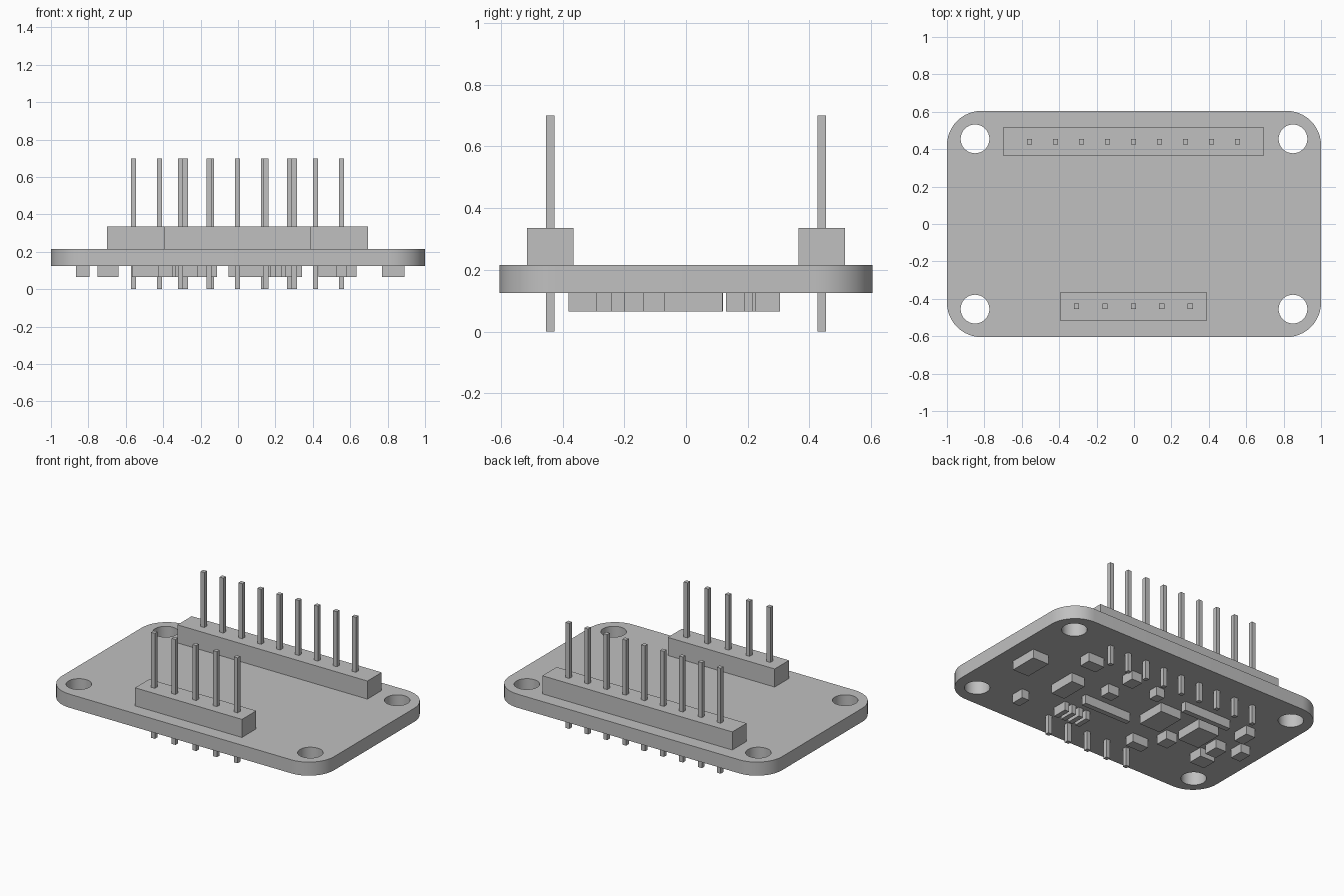
import bpy
from math import sin, cos, pi, radians

old = bpy.data.objects.get("Cube")
if old:
    bpy.data.objects.remove(old, do_unlink=True)

grey = bpy.data.materials.new("plain_grey")
grey.use_nodes = True
colour = (0.53, 0.53, 0.53, 1)
grey.diffuse_color = colour
grey.node_tree.nodes["Principled BSDF"].inputs["Base Color"].default_value = colour

BOARD_BOTTOM, BOARD_TOP = 0.125, 0.215
HALF_X, HALF_Y, CORNER = 1.0, 0.605, 0.185


def box(name, x, y, dx, dy, z0, z1):
    """Box centred on x, y with size dx, dy between two heights."""
    bpy.ops.mesh.primitive_cube_add(size=1, location=(x, y, (z0 + z1) / 2))
    ob = bpy.context.object
    ob.name = name
    ob.scale = (dx, dy, z1 - z0)
    bpy.ops.object.transform_apply(location=False, rotation=False, scale=True)
    ob.data.materials.append(grey)
    return ob


def arc(cx, cy, r, start, sweep, steps):
    return [(cx + r * cos(start + sweep * i / steps),
             cy + r * sin(start + sweep * i / steps)) for i in range(steps + 1)]


# Circuit board: rounded plate with four mounting holes
corners = [(1, 1), (-1, 1), (-1, -1), (1, -1)]
outline = []
for i, (sx, sy) in enumerate(corners):
    outline += arc(sx * (HALF_X - CORNER), sy * (HALF_Y - CORNER), CORNER, i * pi / 2, pi / 2, 12)
holes = [arc(sx * 0.85, sy * 0.455, 0.077, 0, 2 * pi, 32)[:-1] for sx, sy in corners]

curve = bpy.data.curves.new("circuit_board", "CURVE")
curve.dimensions = "2D"
curve.fill_mode = "BOTH"
curve.extrude = (BOARD_TOP - BOARD_BOTTOM) / 2
for loop in [outline] + holes:
    spline = curve.splines.new("POLY")
    spline.points.add(len(loop) - 1)
    for point, (x, y) in zip(spline.points, loop):
        point.co = (x, y, 0, 1)
    spline.use_cyclic_u = True
board = bpy.data.objects.new("circuit_board", curve)
board.location.z = (BOARD_TOP + BOARD_BOTTOM) / 2
bpy.context.collection.objects.link(board)
bpy.ops.object.select_all(action="DESELECT")
board.select_set(True)
bpy.context.view_layer.objects.active = board
bpy.ops.object.convert(target="MESH")
board = bpy.context.object
board.data.materials.clear()
board.data.materials.append(grey)
bpy.ops.object.shade_smooth_by_angle(angle=radians(30))


# Pin headers: a strip with square pins passing through the board
def header(name, y, length, count, pitch):
    box(name + "_strip", -0.003, y, length, 0.15, BOARD_TOP, 0.335)
    for i in range(count):
        x = (i - (count - 1) / 2) * pitch - 0.003
        box(f"{name}_pin_{i + 1}", x, y, 0.028, 0.028, 0, 0.7)


header("back_header", 0.44, 1.395, 9, 0.139)
header("front_header", -0.44, 0.785, 5, 0.152)

# Components under the board: centre x, y and size x, y
parts = {
    "chip": [(0.83, 0.023, 0.12, 0.19), (0.48, -0.045, 0.1, 0.19),
             (-0.19, 0.02, 0.155, 0.2), (-0.49, 0.02, 0.155, 0.19)],
    "capacitor": [(0.55, 0.265, 0.12, 0.08), (0.236, 0.057, 0.08, 0.07),
                  (0.232, 0.26, 0.08, 0.09), (0.004, 0.22, 0.06, 0.065),
                  (0.607, -0.335, 0.055, 0.09), (-0.275, -0.3, 0.12, 0.065),
                  (-0.388, -0.155, 0.08, 0.09), (-0.695, -0.19, 0.11, 0.1),
                  (-0.686, -0.052, 0.08, 0.1), (-0.715, 0.185, 0.07, 0.11),
                  (-0.83, 0.008, 0.07, 0.095)],
    "bar": [(0.124, -0.114, 0.35, 0.035), (-0.39, 0.208, 0.35, 0.035)],
    "resistor": [(0.325 - 0.055 * i, -0.29, 0.033, 0.1) for i in range(4)],
}
for kind, items in parts.items():
    for i, (x, y, dx, dy) in enumerate(items):
        box(f"{kind}_{i + 1}", x, y, dx, dy, 0.065, BOARD_BOTTOM)
